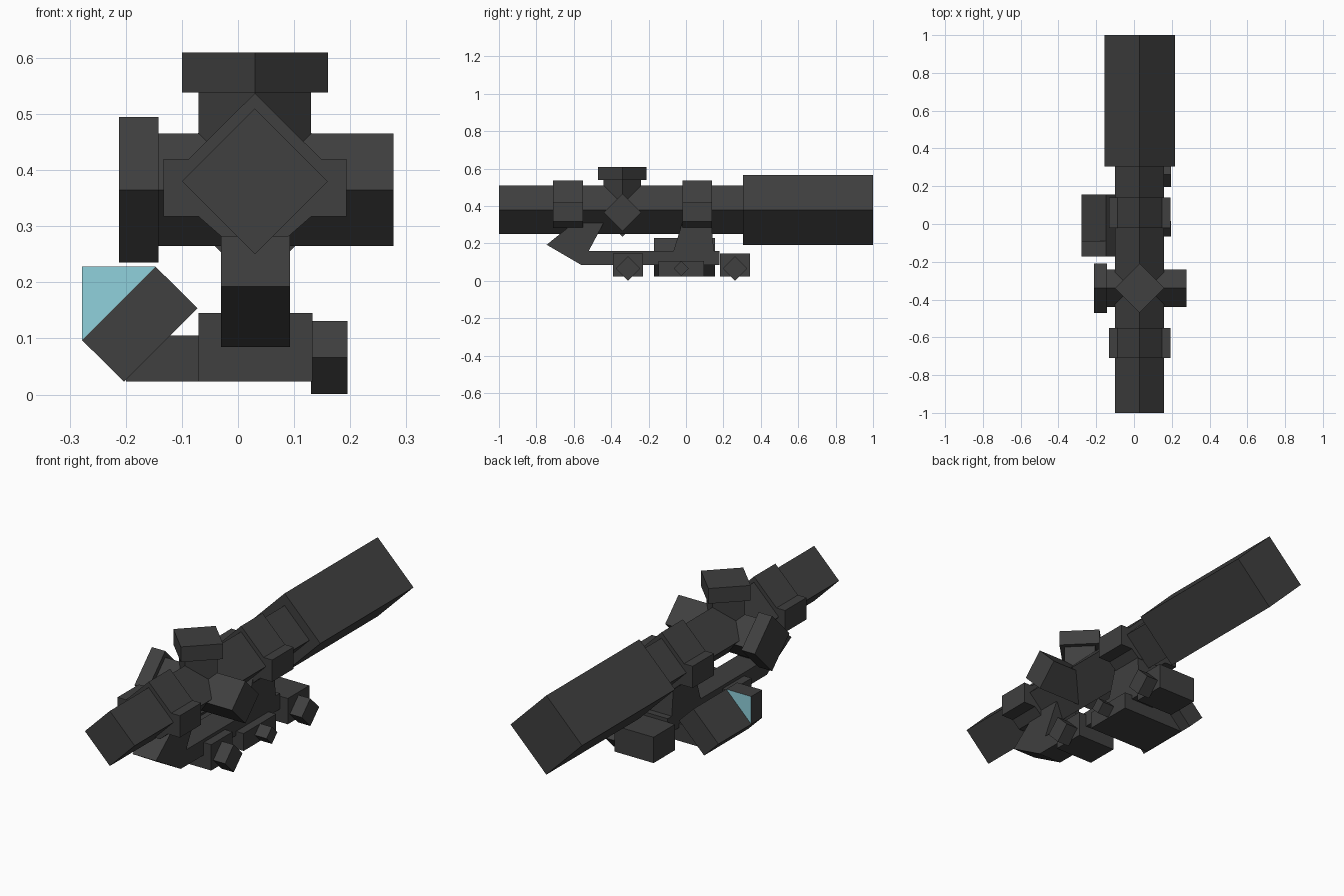
import bpy, bmesh
from mathutils import Vector

cube = bpy.data.objects.get("Cube")
if cube:
    bpy.data.objects.remove(cube, do_unlink=True)


def material(name, rgb):
    m = bpy.data.materials.new(name)
    m.use_nodes = True
    m.diffuse_color = (*rgb, 1)
    m.node_tree.nodes["Principled BSDF"].inputs["Base Color"].default_value = (*rgb, 1)
    return m


black = material("dark grey", (0.05, 0.05, 0.05))
cyan = material("pale cyan", (0.28, 0.64, 0.72))


def prism(name, axis, profile, start, end, cap_mat=None):
    """Extrude a profile along an axis; profile holds the other two coordinates in x, y, z order."""
    def point(p, d):
        c = list(p)
        c.insert("xyz".index(axis), d)
        return Vector(c)
    bm = bmesh.new()
    face = bm.faces.new([bm.verts.new(point(p, start)) for p in profile])
    ext = bmesh.ops.extrude_face_region(bm, geom=[face], use_keep_orig=True)
    moved = [g for g in ext["geom"] if isinstance(g, bmesh.types.BMVert)]
    shift = point((0, 0), end - start)
    bmesh.ops.translate(bm, verts=moved, vec=shift)
    bmesh.ops.recalc_face_normals(bm, faces=bm.faces[:])
    if cap_mat:
        for f in bm.faces:
            f.material_index = int(abs(f.normal["xyz".index(axis)]) > 0.9)
    mesh = bpy.data.meshes.new(name)
    bm.to_mesh(mesh)
    bm.free()
    mesh.materials.append(black)
    if cap_mat:
        mesh.materials.append(cap_mat)
    ob = bpy.data.objects.new(name, mesh)
    bpy.context.collection.objects.link(ob)
    return ob


def diamond(u, v, r):
    return [(u + r, v), (u, v + r), (u - r, v), (u, v - r)]


def rect(u0, u1, v0, v1):
    return [(u0, v0), (u1, v0), (u1, v1), (u0, v1)]


CX, CZ = 0.03, 0.38      # optical axis
TY, TZ = -0.34, 0.365    # turret centre

# Scope body
prism("main_tube", "y", diamond(CX, CZ, 0.13), -1, 0.32)
prism("large_bell", "y", diamond(CX, CZ, 0.187), 0.305, 1)

# Adjustment turrets
prism("top_turret_post", "z", diamond(CX, TY, 0.1), TZ, 0.54)
prism("top_turret_cap", "z", diamond(CX, TY, 0.13), 0.538, 0.61)
prism("side_turret_post", "x", diamond(TY, TZ, 0.1), -0.145, 0.277)
prism("side_turret_cap", "x", diamond(TY, TZ, 0.13), -0.212, -0.142)

# Mounting rings with side lugs: half outline mirrored about the axis
half = [(0.06, -0.098), (0.1, -0.063), (0.163, -0.063), (0.163, 0.04), (0.118, 0.04)]
ring = [(CX + u, CZ + v) for u, v in half] + [(CX, CZ + 0.157)]
ring += [(CX - u, CZ + v) for u, v in reversed(half)]
for label, y in (("front", -0.71), ("rear", -0.02)):
    prism(label + "_ring", "y", ring, y, y + 0.16)

# Mount bar with its slanted front leg, and the rear leg
prism("mount_bar", "x", [(-0.745, 0.193), (-0.56, 0.085), (0.18, 0.085), (0.18, 0.16),
                         (-0.52, 0.16), (-0.44, 0.31), (-0.6, 0.31)], -0.03, 0.093)
prism("rear_leg", "x", [(-0.07, 0.15), (0.15, 0.15), (0.135, 0.31), (-0.02, 0.31)],
      -0.03, 0.093)

# Rail clamps with knobs
for label, y in (("front", -0.31), ("rear", 0.262)):
    prism(label + "_clamp", "y", rect(-0.07, 0.133, 0.023, 0.145), y - 0.08, y + 0.08)
    prism(label + "_clamp_knob", "x", diamond(y, 0.066, 0.065), 0.13, 0.195)

# Side sight arm, its knob, tilted housing and lens
prism("sight_arm", "y", rect(-0.2, 0.133, 0.023, 0.105), -0.148, 0.095)
prism("sight_arm_knob", "x", diamond(-0.025, 0.066, 0.04), 0.13, 0.195)
prism("sight_housing", "y", [(-0.278, 0.097), (-0.203, 0.023), (-0.072, 0.154),
                             (-0.147, 0.228)], -0.172, 0.155)
prism("sight_lens", "y", [(-0.278, 0.097), (-0.147, 0.228), (-0.278, 0.228)],
      -0.172, -0.09, cyan)
